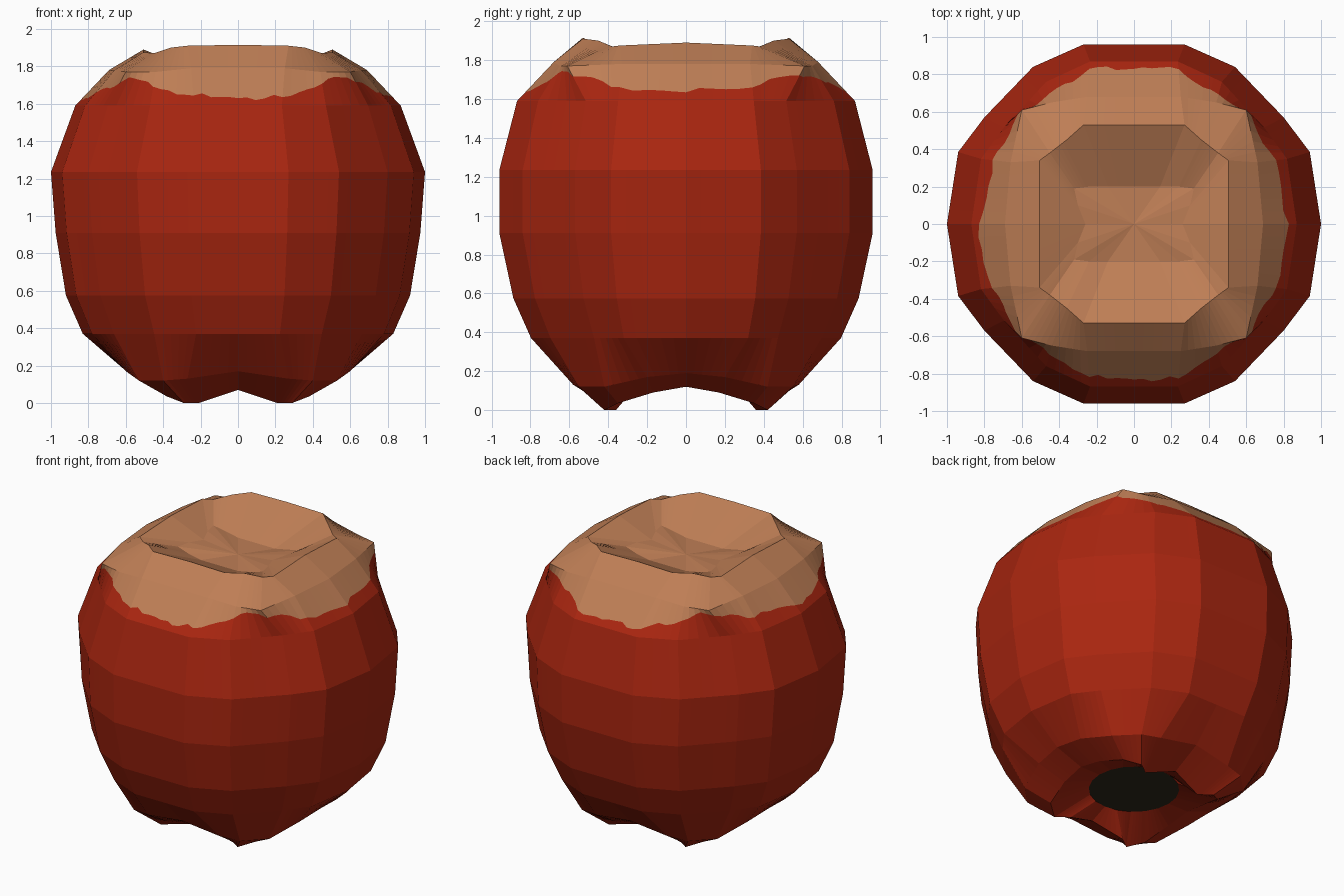
import bpy, bmesh, math, random

if "Cube" in bpy.data.objects:
    bpy.data.objects.remove(bpy.data.objects["Cube"])

random.seed(4)
SUB = 5  # slices per facet, so the colour edge can be ragged


def material(name, rgb):
    m = bpy.data.materials.new(name)
    m.diffuse_color = (*rgb, 1)
    m.use_nodes = True
    m.node_tree.nodes["Principled BSDF"].inputs["Base Color"].default_value = m.diffuse_color
    return m


def ring(quarter):
    """Mirror a quarter outline (+y round to +x) into a closed, sliced ring."""
    q = quarter
    full = list(q)
    full += [(x, -y, z) for x, y, z in q[-2::-1]]
    full += [(-x, -y, z) for x, y, z in q[1:]]
    full += [(-x, y, z) for x, y, z in q[-2:0:-1]]
    out = []
    for i, a in enumerate(full):
        b = full[(i + 1) % len(full)]
        for s in range(SUB):
            t = s / SUB
            out.append(tuple(p + (r - p) * t for p, r in zip(a, b)))
    return out


# widest outline, reused at several heights
OUT = [(0, .96), (.27, .96), (.54, .84), (.80, .57), (.94, .385), (1, 0)]


def scaled(sx, sy, z):
    return ring([(x * sx, y * sy, z) for x, y in OUT])


# underside: flat dark eye, four feet, flare
eye = ring([(.28 * math.sin(a), .28 * math.cos(a), .12)
            for a in [i * math.pi / 10 for i in range(6)]])
feet = ring([(0, .40, .07), (.21, .36, .0), (.29, .42, .0),
             (.38, .35, .035), (.42, .17, .09), (.43, 0, .12)])
flare = ring([(0, .60, .17), (.27, .58, .13), (.40, .55, .12),
              (.53, .42, .12), (.60, .2, .17), (.62, 0, .19)])

# square shoulder, rim and dip at the top
shoulder = ring([(0, .68, 1.79), (.25, .68, 1.79), (.44, .65, 1.77),
                 (.60, .61, 1.77), (.66, .33, 1.78), (.69, 0, 1.78)])
rim = ring([(0, .53, 1.915), (.27, .53, 1.91), (.36, .45, 1.90),
            (.45, .38, 1.87), (.505, .34, 1.875), (.505, 0, 1.89)])
dip = ring([(0, .2, 1.76), (.14, .2, 1.76), (.24, .2, 1.78),
            (.32, .19, 1.80), (.30, .1, 1.80), (.26, 0, 1.79)])

# ragged colour edge between upper body and shoulder, higher at the corners
upper = scaled(.87, .905, 1.59)
edge, jitter = [], 0
for a, b in zip(upper, shoulder):
    corner = abs(math.sin(2 * math.atan2(a[1], a[0]))) ** 4
    jitter = .5 * jitter + random.uniform(-.08, .08)
    t = min(.95, max(.08, .25 + .55 * corner + jitter))
    edge.append(tuple(p + (r - p) * t for p, r in zip(a, b)))

rings = [eye, feet, flare, scaled(.83, .83, .37), scaled(.92, .925, .575),
         scaled(.975, 1, .91), scaled(1, 1, 1.235), upper,
         edge, shoulder, rim, dip]
first_tan = rings.index(edge)

# fruit body: rings bridged together
bm = bmesh.new()
loops = [[bm.verts.new(p) for p in r] for r in rings]
n = len(eye)
for k in range(len(loops) - 1):
    lo, hi = loops[k], loops[k + 1]
    for i in range(n):
        j = (i + 1) % n
        f = bm.faces.new((lo[i], hi[i], hi[j], lo[j]))
        f.material_index = 1 if k >= first_tan else 0

# caps: dark eye below, dip floor above
for loop, z, mat in ((loops[0], .12, 2), (loops[-1], 1.76, 1)):
    c = bm.verts.new((0, 0, z))
    for i in range(n):
        f = bm.faces.new((c, loop[i], loop[(i + 1) % n]))
        f.material_index = mat
bmesh.ops.recalc_face_normals(bm, faces=bm.faces[:])

mesh = bpy.data.meshes.new("fruit_body")
bm.to_mesh(mesh)
bm.free()
for m in (material("red skin", (.40, .019, .005)),
          material("tan top", (.52, .21, .092)),
          material("dark eye", (.026, .022, .011))):
    mesh.materials.append(m)
fruit = bpy.data.objects.new("fruit_body", mesh)
bpy.context.collection.objects.link(fruit)
